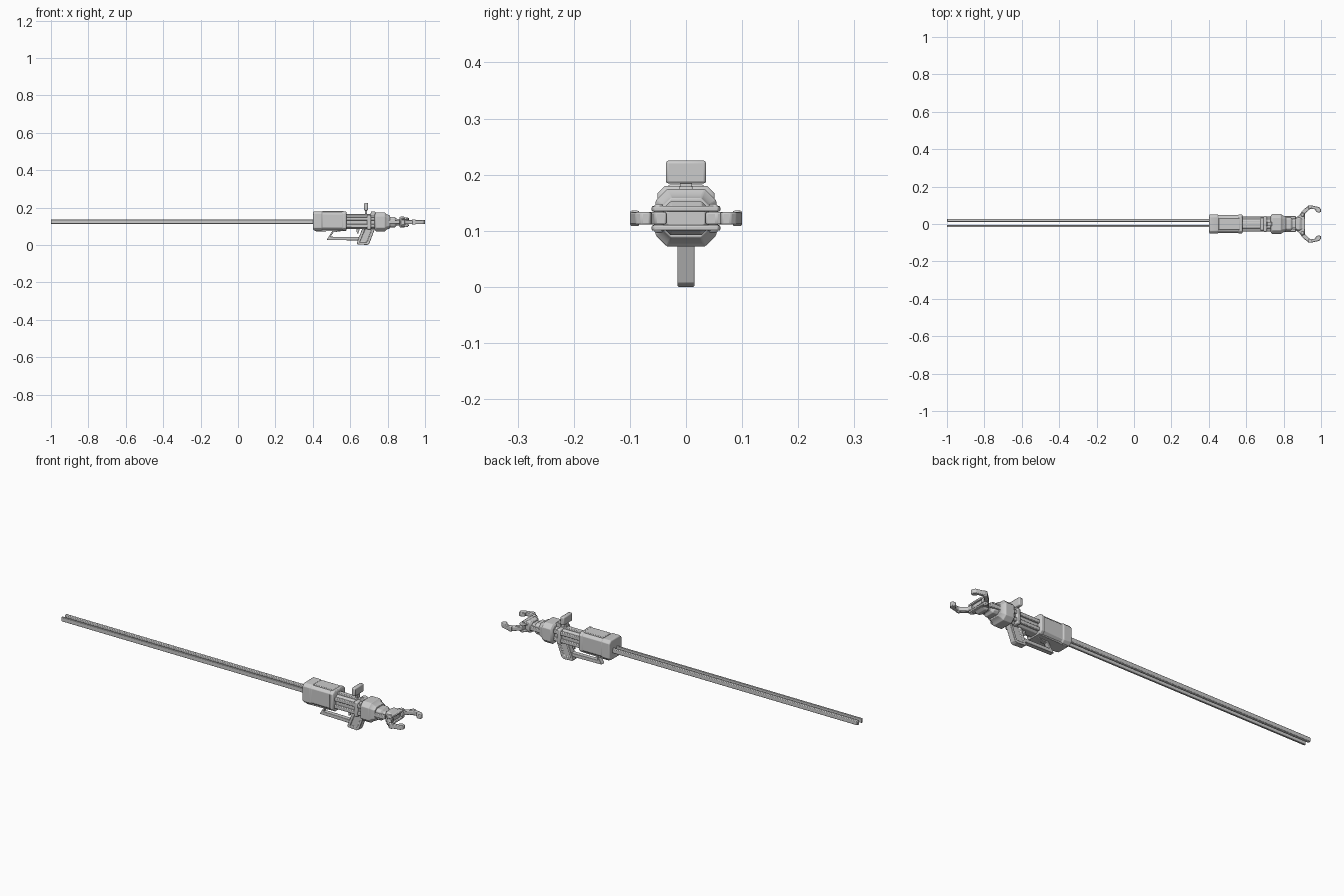
import bpy, bmesh
from math import radians


def finish(name, bm, bevel=0.0, segs=2):
    bmesh.ops.recalc_face_normals(bm, faces=bm.faces[:])
    me = bpy.data.meshes.new(name)
    bm.to_mesh(me)
    bm.free()
    ob = bpy.data.objects.new(name, me)
    bpy.context.collection.objects.link(ob)
    if bevel:
        mod = ob.modifiers.new("Bevel", 'BEVEL')
        mod.width, mod.segments = bevel, segs
        mod.limit_method, mod.angle_limit = 'ANGLE', radians(30)
    bpy.context.view_layer.objects.active = ob
    ob.select_set(True)
    bpy.ops.object.shade_smooth_by_angle(angle=radians(30))
    ob.select_set(False)
    return ob


def extrude(bm, pts, offset):
    face = bm.faces.new([bm.verts.new(p) for p in pts])
    new = bmesh.ops.extrude_face_region(bm, geom=[face])["geom"]
    bmesh.ops.translate(bm, verts=[v for v in new if isinstance(v, bmesh.types.BMVert)], vec=offset)


def box(name, x0, x1, y0, y1, z0, z1, bevel=0.003, segs=2):
    bm = bmesh.new()
    extrude(bm, [(x0, y0, z0), (x0, y1, z0), (x0, y1, z1), (x0, y0, z1)], (x1 - x0, 0, 0))
    return finish(name, bm, bevel, segs)


def side_plate(name, profile, half, bevel=0.002, inset=0.0):
    """Side (x, z) profile given thickness in y, optionally with recessed sides."""
    bm = bmesh.new()
    extrude(bm, [(x, -half, z) for x, z in profile], (0, 2 * half, 0))
    if inset:
        bmesh.ops.recalc_face_normals(bm, faces=bm.faces[:])
        sides = [f for f in bm.faces if abs(f.normal.y) > 0.9]
        bmesh.ops.inset_individual(bm, faces=sides, thickness=inset)
        bmesh.ops.inset_individual(bm, faces=sides, thickness=0.002, depth=-0.006)
    return finish(name, bm, bevel)


def flat_plate(name, profile, z0, z1, bevel=0.003):
    """Plan (x, y) profile given height in z."""
    bm = bmesh.new()
    extrude(bm, [(x, y, z0) for x, y in profile], (0, 0, z1 - z0))
    return finish(name, bm, bevel)


def housing(name, rings, cz, bevel=0.002):
    """Octagonal sections lofted along x: (x, half width, half height, corner)."""
    bm = bmesh.new()
    loops = []
    for x, w, h, c in rings:
        pts = [(w, h - c), (w - c, h), (c - w, h), (-w, h - c),
               (-w, c - h), (c - w, -h), (w - c, -h), (w, c - h)]
        loops.append([bm.verts.new((x, y, cz + z)) for y, z in pts])
    for a, b in zip(loops, loops[1:]):
        for i in range(8):
            j = (i + 1) % 8
            bm.faces.new((a[i], a[j], b[j], b[i]))
    bm.faces.new(loops[0])
    bm.faces.new(loops[-1])
    return finish(name, bm, bevel)


# Long twin rails
box("long_rail_left", -1.0, 0.43, 0.012, 0.028, 0.113, 0.135, 0.003)
box("long_rail_right", -1.0, 0.43, -0.016, -0.006, 0.113, 0.135, 0.002)

# Rear housing with end bands
housing("rear_housing", [(0.402, 0.047, 0.047, 0.012), (0.406, 0.051, 0.051, 0.013),
                         (0.446, 0.051, 0.051, 0.013), (0.452, 0.047, 0.048, 0.012),
                         (0.557, 0.047, 0.048, 0.012), (0.561, 0.051, 0.051, 0.013),
                         (0.576, 0.051, 0.051, 0.013), (0.58, 0.045, 0.046, 0.012)], 0.129)
box("rear_top_panel", 0.452, 0.565, -0.032, 0.032, 0.17, 0.182)
side_plate("rear_keel", [(0.404, 0.085), (0.58, 0.085), (0.58, 0.076), (0.42, 0.072), (0.404, 0.079)], 0.035)

# Central body and its side and top rails
housing("central_body", [(0.57, 0.029, 0.036, 0.01), (0.75, 0.029, 0.036, 0.01)], 0.12)
box("top_rail", 0.575, 0.745, -0.012, 0.012, 0.15, 0.165)
for side, s in (("left", 1), ("right", -1)):
    for part, z in (("upper", 0.14), ("lower", 0.102)):
        a, b = sorted((s * 0.025, s * 0.039))
        box(f"{part}_side_rail_{side}", 0.572, 0.745, a, b, z - 0.009, z + 0.009)
box("body_clamp", 0.69, 0.712, -0.042, 0.042, 0.082, 0.161, 0.006)

# Grip, lower bar and strut
side_plate("grip", [(0.635, 0.01), (0.64, 0.003), (0.69, 0.0), (0.702, 0.007), (0.735, 0.095),
                    (0.73, 0.115), (0.675, 0.115), (0.662, 0.082)], 0.015, 0.003, 0.014)
side_plate("lower_bar", [(0.474, 0.027), (0.645, 0.024), (0.652, 0.042), (0.495, 0.044), (0.51, 0.068),
                         (0.575, 0.077), (0.575, 0.088), (0.5, 0.086), (0.505, 0.076)], 0.012)
side_plate("trigger", [(0.652, 0.09), (0.632, 0.09), (0.636, 0.06), (0.643, 0.06)], 0.005, 0.001)

# Display sight on a post
box("sight_post", 0.678, 0.69, -0.011, 0.011, 0.155, 0.188, 0.002)
box("sight_block", 0.674, 0.695, -0.036, 0.036, 0.184, 0.225, 0.005)
side_plate("sight_fin", [(0.705, 0.155), (0.74, 0.155), (0.74, 0.17), (0.73, 0.179), (0.712, 0.179)], 0.012)

# Front collar and stepped neck
housing("front_collar", [(0.731, 0.045, 0.042, 0.016), (0.739, 0.054, 0.051, 0.02),
                         (0.785, 0.054, 0.051, 0.02), (0.795, 0.045, 0.041, 0.016),
                         (0.812, 0.041, 0.035, 0.014)], 0.123)
housing("neck", [(0.8, 0.035, 0.028, 0.01), (0.838, 0.035, 0.028, 0.01),
                 (0.848, 0.025, 0.018, 0.007), (0.88, 0.025, 0.018, 0.007)], 0.122)
for side, s in (("left", 1), ("right", -1)):
    a, b = sorted((s * 0.026, s * 0.042))
    box(f"neck_cheek_{side}", 0.803, 0.865, a, b, 0.112, 0.132)

# Claw wrist and its forked plates
housing("claw_wrist", [(0.863, 0.028, 0.026, 0.01), (0.872, 0.04, 0.03, 0.012),
                       (0.885, 0.04, 0.03, 0.012), (0.905, 0.034, 0.018, 0.008)], 0.122)
palm = [(0.868, -0.03), (0.895, -0.062), (0.912, -0.058), (0.915, -0.025),
        (0.915, 0.025), (0.912, 0.058), (0.895, 0.062), (0.868, 0.03)]
flat_plate("claw_plate_upper", palm, 0.134, 0.144)
flat_plate("claw_plate_lower", palm, 0.1, 0.11)

# Curved gripping fingers
finger = [(0.89, 0.035), (0.895, 0.065), (0.925, 0.093), (0.945, 0.1), (0.99, 0.09), (1.0, 0.08),
          (1.0, 0.064), (0.984, 0.06), (0.97, 0.07), (0.972, 0.078), (0.945, 0.082), (0.93, 0.072),
          (0.914, 0.055), (0.914, 0.035)]
for side, s in (("left", 1), ("right", -1)):
    flat_plate(f"claw_finger_{side}", [(x, s * y) for x, y in finger], 0.111, 0.133)
    a, b = sorted((s * 0.04, s * 0.057))
    box(f"finger_pivot_{side}", 0.893, 0.91, a, b, 0.096, 0.148, 0.005)
    a, b = sorted((s * 0.083, s * 0.1))
    box(f"finger_knuckle_{side}", 0.93, 0.95, a, b, 0.108, 0.136, 0.004)
